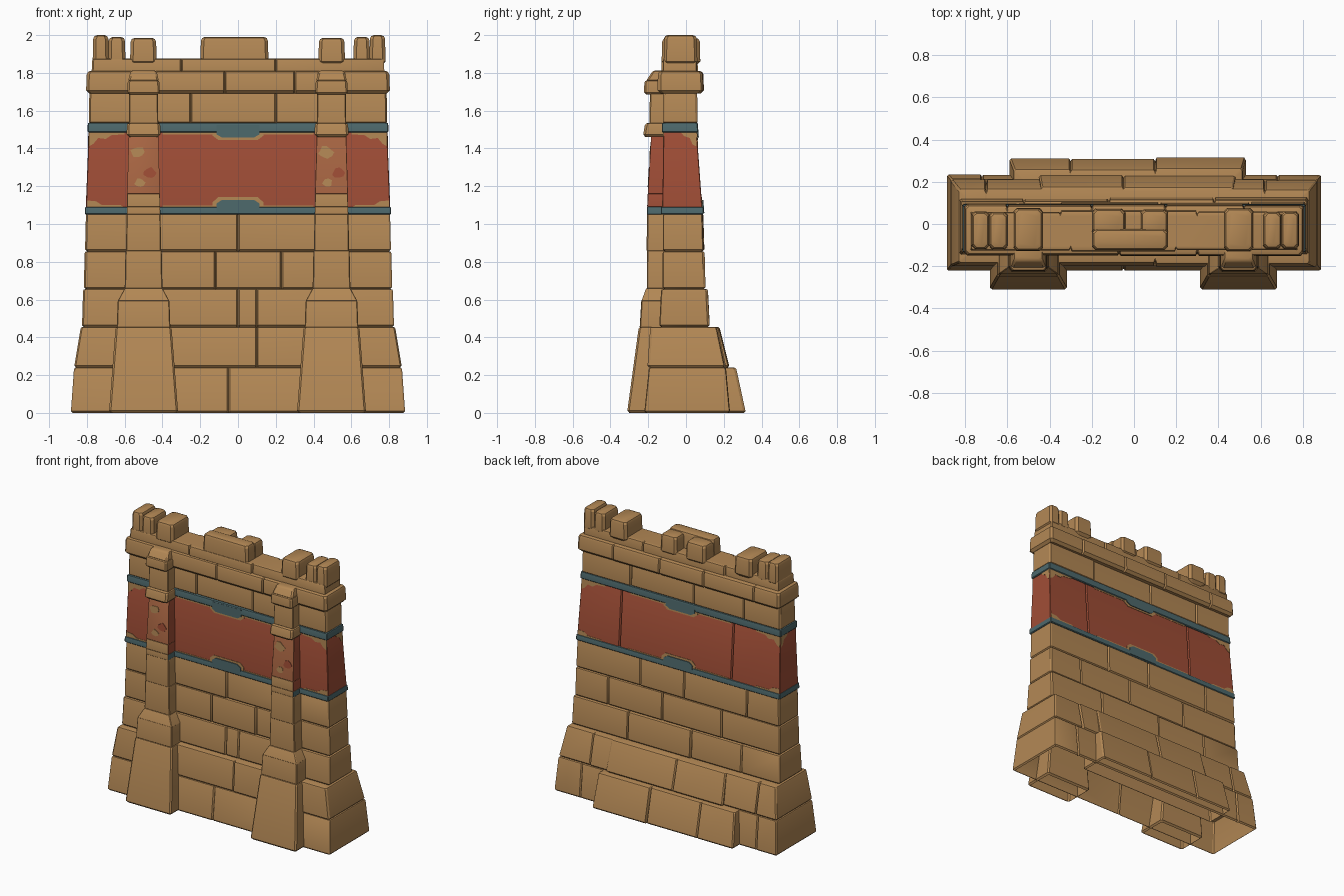
import bpy, bmesh, math, random

if "Cube" in bpy.data.objects:
    bpy.data.objects.remove(bpy.data.objects["Cube"])
random.seed(4)

def mat(name, c):
    m = bpy.data.materials.new(name)
    m.diffuse_color = (*c, 1)
    m.use_nodes = True
    m.node_tree.nodes["Principled BSDF"].inputs["Base Color"].default_value = m.diffuse_color
    return m

TAN = mat("sandstone", (0.45, 0.245, 0.09))
RED = mat("red_paint", (0.35, 0.075, 0.037))
WORN = mat("worn_red_paint", (0.39, 0.13, 0.055))
TEAL = mat("teal_trim", (0.075, 0.14, 0.15))

def finish(name, bm, mats):
    me = bpy.data.meshes.new(name)
    bm.to_mesh(me)
    bm.free()
    ob = bpy.data.objects.new(name, me)
    bpy.context.collection.objects.link(ob)
    for m in mats:
        me.materials.append(m)
    bpy.ops.object.select_all(action='DESELECT')
    ob.select_set(True)
    bpy.context.view_layer.objects.active = ob
    bpy.ops.object.shade_smooth_by_angle(angle=math.radians(25))
    return ob

def edge(xa, xb, y, sgn, bev, seams, offs):
    """Points along one long side, with a groove at each seam between stones."""
    pts = [(xa, y + sgn * offs[0])]
    for i, s in enumerate(seams):
        pts += [(s - .007, y + sgn * offs[i]), (s, y - sgn * .012), (s + .007, y + sgn * offs[i + 1])]
    return pts + [(xb, y + sgn * offs[len(seams)])]

def course(name, z0, z1, a, b, front=(), back=(), bev=.01, jit=.005, cap=False, mats=(TAN,)):
    """A row of stones: tapered shell from plan a to plan b, each (x0, x1, y front, y back)."""
    fo = [random.uniform(-jit, jit) for _ in range(len(front) + 1)]
    bo = [random.uniform(-jit, jit) for _ in range(len(back) + 1)]
    levels = [(z0, bev), (z0 + bev, 0), (z1 - bev, 0), (z1 - .3 * bev, .3 * bev), (z1, bev)]
    if not cap:
        levels.append((z1, .075))
        if z0 > 0:
            levels.insert(0, (z0, .075))
    bm = bmesh.new()
    rings = []
    for z, ins in levels:
        t = (z - z0) / (z1 - z0)
        x0, x1, yf, yb = [p + (q - p) * t for p, q in zip(a, b)]
        x0, x1, yf, yb = x0 + ins, x1 - ins, yf + ins, yb - ins
        c = bev * .8
        pts = edge(x0 + c, x1 - c, yf, -1, bev, front, fo)
        pts += [(x1, yf + c), (x1, yb - c)]
        pts += edge(x0 + c, x1 - c, yb, 1, bev, back, bo)[::-1]
        pts += [(x0, yb - c), (x0, yf + c)]
        rings.append([bm.verts.new((x, y, z)) for x, y in pts])
    n = len(rings[0])
    for r, s in zip(rings, rings[1:]):
        for i in range(n):
            j = (i + 1) % n
            bm.faces.new((r[i], r[j], s[j], s[i]))
    if cap:
        bm.faces.new(rings[-1])
        if z0 > 0:
            bm.faces.new(rings[0][::-1])
    bm.normal_update()
    if len(mats) > 1:
        for f in bm.faces:      # painted flanks
            f.material_index = int(abs(f.normal.x) > .6)
    return finish(name, bm, mats)

def plate(name, poly, side, d, m):
    """Thin painted plate lying on one wall side."""
    bm = bmesh.new()
    lo = [bm.verts.new(side(u, z, d - .009)) for u, z in poly]
    hi = [bm.verts.new(side(u, z, d)) for u, z in poly]
    bm.faces.new(lo[::-1])
    bm.faces.new(hi)
    for i in range(len(poly)):
        j = (i + 1) % len(poly)
        bm.faces.new((lo[i], lo[j], hi[j], hi[i]))
    bmesh.ops.recalc_face_normals(bm, faces=bm.faces)
    return finish(name, bm, [m])

def plan(h, yf, yb):
    return (-h, h, yf, yb)

# Main wall courses
course("base_course", 0, .24, plan(.885, -.225, .237), plan(.868, -.2, .215), (-.05,), (-.72, .68))
course("second_course", .24, .455, plan(.868, -.2, .21), plan(.832, -.185, .165), (.1,), (-.7, .62))
course("third_course", .455, .655, plan(.826, -.145, .122), plan(.82, -.135, .112), (0, .1), (-.52, -.12, .38))
course("fourth_course", .655, .855, plan(.816, -.127, .1), plan(.812, -.127, .095), (-.12, .23), (-.35, .12, .55))
course("fifth_course", .855, 1.055, plan(.81, -.126, .096), plan(.805, -.126, .09), (0,), (-.55, -.05, .3))
course("upper_course", 1.53, 1.695, plan(.79, -.118, .058), plan(.787, -.118, .055), (-.25, .2), (-.5, -.1, .4))
course("cornice", 1.69, 1.81, plan(.805, -.148, .095), plan(.80, -.145, .09), (-.07, .3), (-.6, -.2, .15, .52), bev=.018)
course("parapet", 1.80, 1.875, plan(.775, -.128, .062), plan(.772, -.126, .06), (-.3, .2), (-.35, .3), cap=True)

# Projecting stones at the back of the base
course("back_plinth", 0, .24, (-.59, .53, .1, .312), (-.57, .515, .1, .26), back=(-.3, .1))
course("back_second_stones", .24, .455, (-.45, .48, .05, .232), (-.44, .47, .05, .178), back=(-.05,))

# Painted band with teal trims
course("red_band", 1.085, 1.485, plan(.806, -.125, .086), plan(.79, -.12, .057),
       back=(-.42, .47), bev=.004, jit=0, mats=(RED,))
course("lower_teal_trim", 1.05, 1.09, plan(.811, -.133, .094), plan(.81, -.133, .093), bev=.005, jit=0, mats=(TEAL,))
course("upper_teal_trim", 1.485, 1.535, plan(.797, -.128, .064), plan(.795, -.127, .063), bev=.005, jit=0, mats=(TEAL,))

def on_front(u, z, d):
    return (u, -.125 + (z - 1.085) * .0125 - d, z)

def on_back(u, z, d):
    return (u, .086 - (z - 1.085) * .0725 + d, z)

def on_right(u, z, d):
    return (.806 - (z - 1.085) * .04 + d, u, z)

def on_left(u, z, d):
    return (-.806 + (z - 1.085) * .04 - d, u, z)

def tab(w, z0, z1, zs):
    return [(-w, z0), (w, z0), (w, zs), (w - .03, z1), (.03 - w, z1), (-w, zs)]

for label, side in (("front", on_front), ("back", on_back)):
    plate(label + "_lower_tab_border", tab(.135, 1.08, 1.142, 1.115), side, .003, TAN)
    plate(label + "_lower_tab", tab(.115, 1.058, 1.128, 1.108), side, .009, TEAL)
    plate(label + "_upper_tab_border", tab(.135, 1.49, 1.445, 1.468), side, .003, TAN)
    plate(label + "_upper_tab", tab(.115, 1.525, 1.458, 1.475), side, .009, TEAL)
    # chipped paint near the corners
    for s, part in ((-1, "left"), (1, "right")):
        for k, poly in enumerate((
                [(.79, 1.49), (.79, 1.41), (.765, 1.425), (.74, 1.455), (.70, 1.45), (.67, 1.47), (.6, 1.475), (.6, 1.49)],
                [(.8, 1.085), (.8, 1.125), (.75, 1.12), (.72, 1.1), (.62, 1.1), (.6, 1.085)])):
            plate(f"{label}_{part}_chip_{k}", [(s * u, z) for u, z in poly], side, .002, TAN)
    # thin worn edges along the trims
    plate(label + "_lower_worn_edge", [(-.4, 1.085), (.4, 1.085), (.4, 1.097), (-.4, 1.097)], side, .002, TAN)
    plate(label + "_upper_worn_edge", [(-.4, 1.475), (.4, 1.475), (.4, 1.49), (-.4, 1.49)], side, .002, TAN)
for label, side in (("right", on_right), ("left", on_left)):
    plate(label + "_side_chip", [(-.03, 1.488), (-.01, 1.465), (.02, 1.455), (.035, 1.42), (.055, 1.41), (.055, 1.488)],
          side, .002, TAN)

# Front buttresses: z range, half width and front y at bottom and top, materials
SEGMENTS = [
    ("foot", 0, .455, .183, -.312, .148, -.25, .012, (TAN,)),
    ("block", .45, .595, .142, -.245, .137, -.236, .006, (TAN,)),
    ("shoulder", .59, .66, .138, -.236, .1, -.21, .004, (TAN,)),
    ("lower_shaft", .655, .86, .1, -.208, .096, -.207, .006, (TAN,)),
    ("middle_shaft", .855, 1.052, .093, -.208, .09, -.206, .006, (TAN,)),
    ("teal_shaft", 1.05, 1.09, .089, -.205, .088, -.205, .002, (TAN, TEAL)),
    ("bare_shaft", 1.09, 1.16, .088, -.205, .087, -.203, .002, (TAN, RED)),
    ("painted_shaft", 1.16, 1.47, .087, -.203, .078, -.185, .002, (WORN, RED)),
    ("lower_capital", 1.46, 1.535, .09, -.228, .088, -.215, .014, (TAN,)),
    ("upper_shaft", 1.53, 1.70, .078, -.193, .076, -.19, .006, (TAN,)),
    ("upper_capital", 1.685, 1.76, .086, -.222, .084, -.22, .012, (TAN,)),
    ("capital_top", 1.75, 1.812, .083, -.215, .068, -.175, .012, (TAN,)),
]
for cx, label in ((-.5, "left"), (.495, "right")):
    for nm, z0, z1, h0, y0, h1, y1, bev, ms in SEGMENTS:
        course(f"{label}_buttress_{nm}", z0, z1, (cx - h0, cx + h0, y0, -.09), (cx - h1, cx + h1, y1, -.09),
               bev=bev, jit=.001, cap=True, mats=ms)
    # paint patches left on the worn shaft
    for k, (u, z, r) in enumerate(((-.03, 1.38, .035), (.035, 1.27, .03), (-.02, 1.22, .025))):
        poly = [(cx + u + r * math.cos(t) * random.uniform(.8, 1.3), z + r * math.sin(t) * random.uniform(.7, 1.1))
                for t in (i * math.tau / 9 for i in range(9))]
        plate(f"{label}_shaft_chip_{k}", poly, lambda a, b, d: (a, -.203 + (b - 1.16) * .058 - d, b), .002, (TAN, RED, TAN)[k])

# Merlons: x range, y range, top
MERLONS = [
    (-.77, -.683, -.12, .062, 2.0), (-.688, -.595, -.12, .058, 1.99), (-.572, -.43, -.13, .075, 1.985),
    (.425, .567, -.13, .075, 1.985), (.61, .70, -.12, .058, 1.99), (.695, .782, -.12, .062, 2.0),
    (-.2, .162, -.125, -.02, 1.99), (-.2, -.04, -.05, .072, 1.98), (.03, .162, -.05, .072, 1.98),
]
for i, (x0, x1, y0, y1, top) in enumerate(MERLONS):
    course(f"merlon_{i + 1}", 1.84, top, (x0, x1, y0, y1), (x0 + .004, x1 - .004, y0 + .004, y1 - .004), bev=.02, jit=.002, cap=True)
